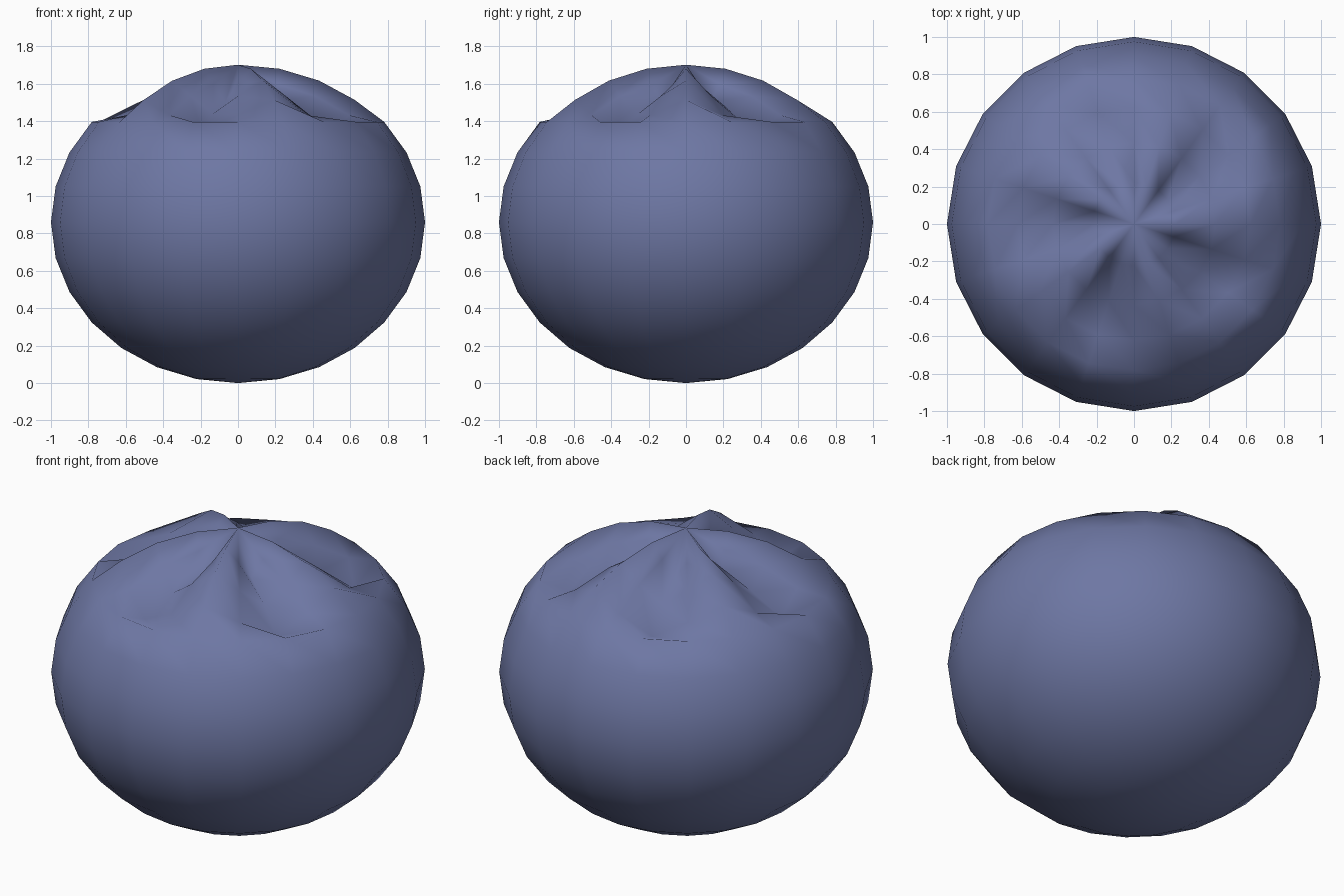
import bpy
import bmesh
from math import sin, cos, pi

cube = bpy.data.objects.get("Cube")
if cube:
    bpy.data.objects.remove(cube, do_unlink=True)

SEGMENTS, RINGS = 20, 14
HALF_HEIGHT = 0.86
FIRST_PLEAT_RING = 11
TOP_DROP = 0.018                     # slight flattening of the crown
PLEAT_DROP = [TOP_DROP, 0.1, 0.195, 0.1]  # ridge, slope, valley, slope

# Dough colour
dough = bpy.data.materials.new("slate_blue")
dough.use_nodes = True
colour = (0.155, 0.185, 0.37, 1.0)
dough.diffuse_color = colour
dough.node_tree.nodes["Principled BSDF"].inputs["Base Color"].default_value = colour

bm = bmesh.new()


def ring(level):
    """One horizontal ring; rings of the crown dip into five pleats."""
    polar = pi * level / RINGS
    verts = []
    for s in range(SEGMENTS):
        angle = 2 * pi * s / SEGMENTS
        z = HALF_HEIGHT * (1 - cos(polar))
        if level >= FIRST_PLEAT_RING:
            z -= PLEAT_DROP[s % len(PLEAT_DROP)]
        verts.append(bm.verts.new((sin(polar) * cos(angle), sin(polar) * sin(angle), z)))
    return verts


rings = [ring(level) for level in range(1, RINGS)]
bottom = bm.verts.new((0, 0, 0))
top = bm.verts.new((0, 0, 2 * HALF_HEIGHT - TOP_DROP))

# Side bands, split along one diagonal so the folds are crisp
for lower, upper in zip(rings, rings[1:]):
    for s in range(SEGMENTS):
        n = (s + 1) % SEGMENTS
        bm.faces.new((lower[s], lower[n], upper[s]))
        bm.faces.new((lower[n], upper[n], upper[s]))

# Fans closing the base and the gathered crown
for s in range(SEGMENTS):
    n = (s + 1) % SEGMENTS
    bm.faces.new((bottom, rings[0][n], rings[0][s]))
    bm.faces.new((top, rings[-1][s], rings[-1][n]))

for face in bm.faces:
    face.smooth = True

mesh = bpy.data.meshes.new("pleated_bun")
bm.to_mesh(mesh)
bm.free()
mesh.materials.append(dough)
bun = bpy.data.objects.new("pleated_bun", mesh)
bpy.context.collection.objects.link(bun)
